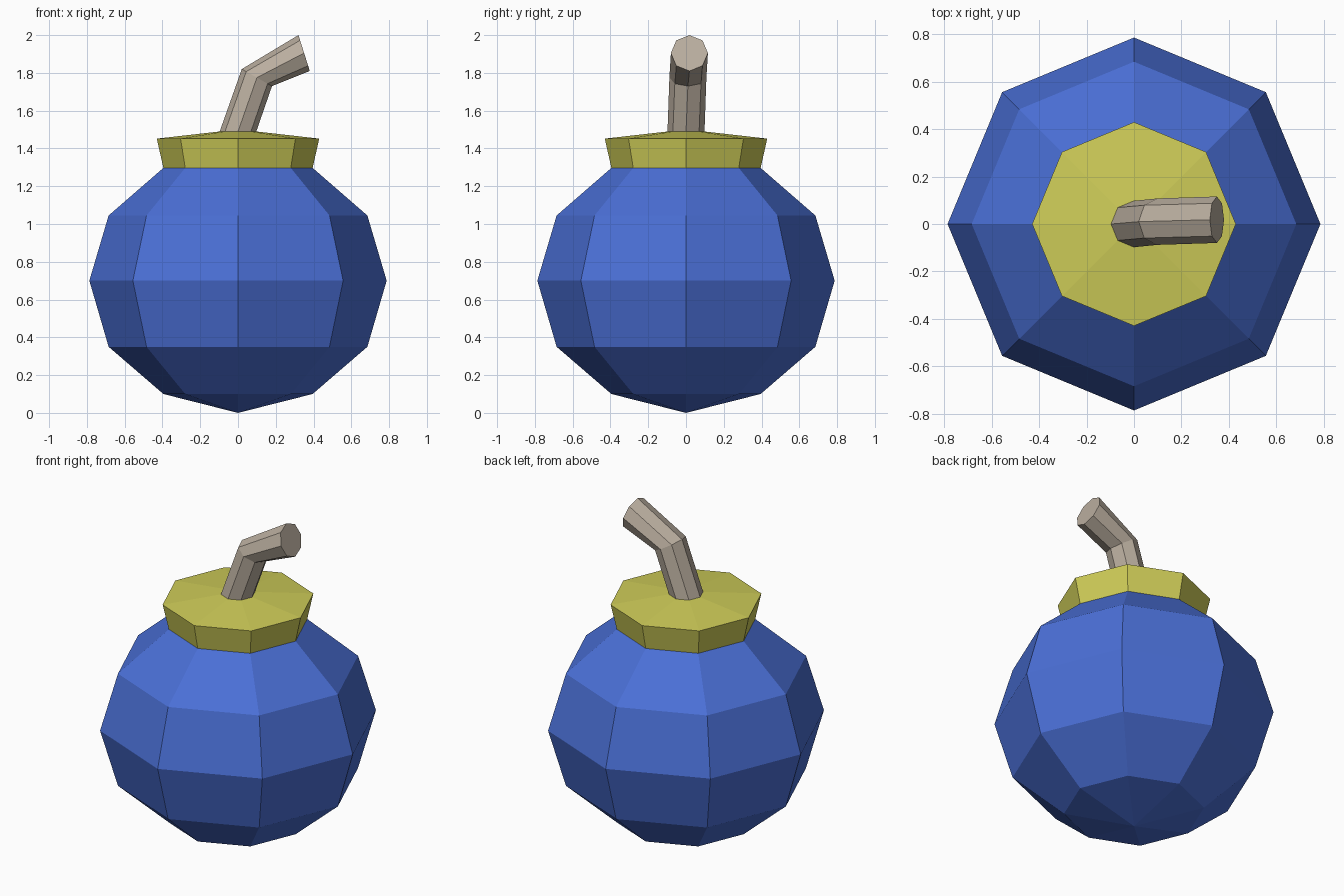
import bpy
import bmesh
import math

if "Cube" in bpy.data.objects:
    bpy.data.objects.remove(bpy.data.objects["Cube"])


def material(name, srgb):
    mat = bpy.data.materials.new(name)
    lin = [((c / 255 + 0.055) / 1.055) ** 2.4 for c in srgb]
    mat.diffuse_color = (*lin, 1)
    mat.use_nodes = True
    mat.node_tree.nodes["Principled BSDF"].inputs["Base Color"].default_value = mat.diffuse_color
    return mat


def loft(name, rings, mat, tip=None, cap_end=False):
    """Skin eight-sided rings, each (centre, x/z half axis, y radius)."""
    bm = bmesh.new()
    loops = []
    for (cx, cy, cz), (ux, uz), ry in rings:
        loop = []
        for i in range(8):
            a = i * math.pi / 4
            c, s = math.cos(a), math.sin(a)
            loop.append(bm.verts.new((cx + ux * c, cy + ry * s, cz + uz * c)))
        loops.append(loop)
    for lo, hi in zip(loops, loops[1:]):
        for i in range(8):
            j = (i + 1) % 8
            bm.faces.new((lo[i], lo[j], hi[j], hi[i]))
    if tip is not None:
        p = bm.verts.new((0, 0, tip))
        for i in range(8):
            bm.faces.new((p, loops[0][(i + 1) % 8], loops[0][i]))
    if cap_end:
        bm.faces.new(loops[-1])
    bmesh.ops.recalc_face_normals(bm, faces=bm.faces)
    mesh = bpy.data.meshes.new(name)
    bm.to_mesh(mesh)
    bm.free()
    mesh.materials.append(mat)
    obj = bpy.data.objects.new(name, mesh)
    bpy.context.collection.objects.link(obj)
    return obj


def turned(profile):
    return [((0, 0, z), (r, 0), r) for r, z in profile]


blue = material("blue", (74, 111, 214))
yellow = material("yellow", (206, 204, 88))
grey = material("warm grey", (186, 174, 159))

# Round faceted body, pointed at the bottom
loft("body", turned([(0.395, 0.10), (0.685, 0.35), (0.787, 0.70),
                     (0.685, 1.045), (0.395, 1.297)]), blue, tip=0.0)

# Flared collar with a shallow sloping top
loft("collar", turned([(0.395, 1.297), (0.43, 1.452), (0.095, 1.49)]), yellow)

# Bent fuse
loft("fuse", [((0, 0, 1.49), (0.097, 0), 0.098),
              ((0.10, 0.01, 1.775), (0.08, -0.045), 0.098),
              ((0.35, 0.018, 1.905), (0.03, -0.095), 0.098)], grey, cap_end=True)
